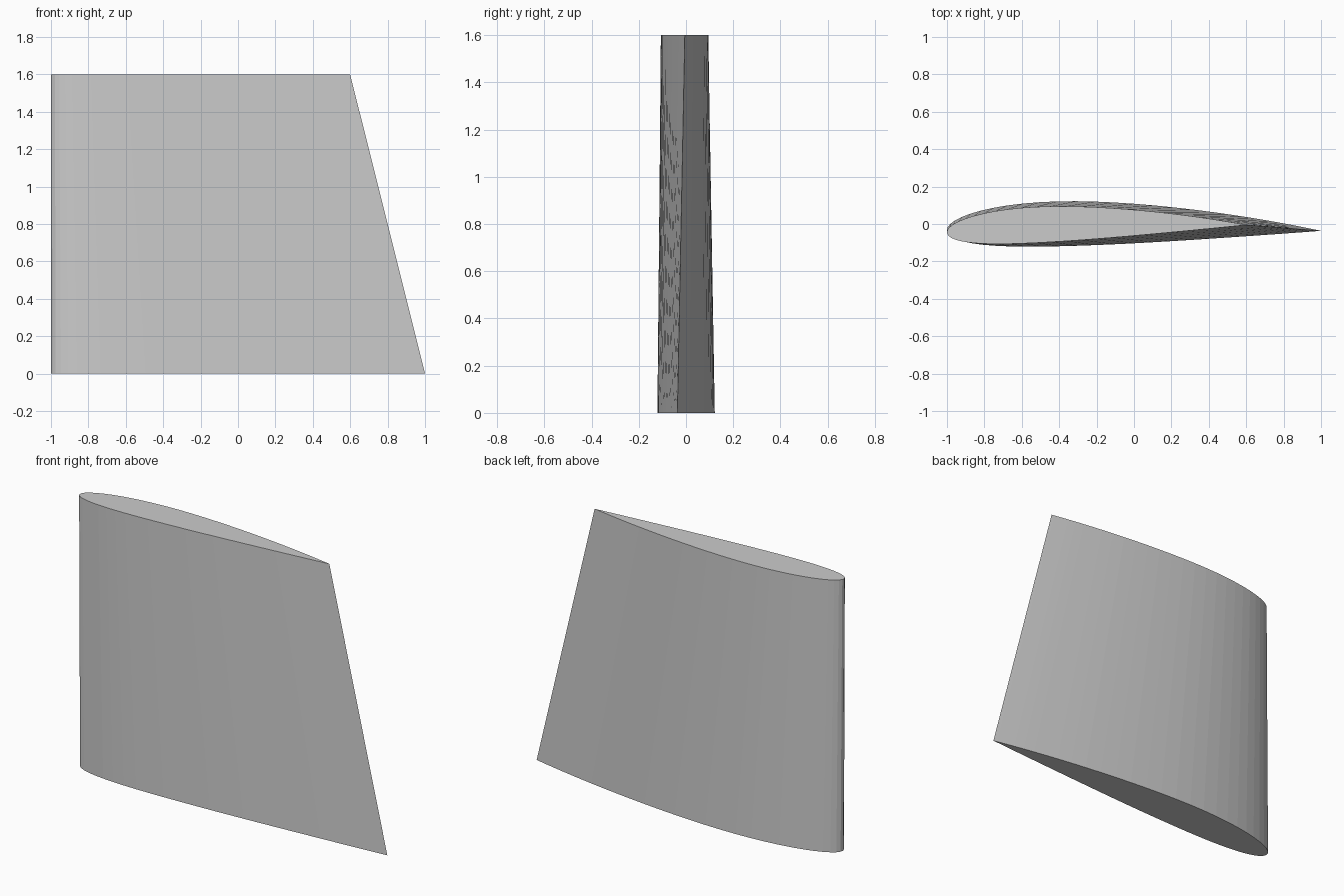
import bpy, bmesh, math

cube = bpy.data.objects.get("Cube")
if cube:
    bpy.data.objects.remove(cube, do_unlink=True)

STEPS = 30
THICKNESS, CAMBER, CAMBER_POS = 0.12, 0.02, 0.4


def half_thickness(t):
    return 5 * THICKNESS * (0.2969 * math.sqrt(t) - 0.126 * t - 0.3516 * t**2
                            + 0.2843 * t**3 - 0.1036 * t**4)


def camber(t):
    """Height and slope of the mean line."""
    p = CAMBER_POS
    k = CAMBER / (p * p if t < p else (1 - p) ** 2)
    base = 0 if t < p else 1 - 2 * p
    return k * (base + 2 * p * t - t * t), 2 * k * (p - t)


def section(chord, twist, z):
    """Closed aerofoil loop, twisted about its quarter chord."""
    stations = [(1 - math.cos(math.pi * i / STEPS)) / 2 for i in range(STEPS + 1)]
    path = [(t, 1) for t in reversed(stations)] + [(t, -1) for t in stations[1:-1]]
    c, s = math.cos(twist), math.sin(twist)
    points = []
    for t, side in path:
        mean, slope = camber(t)
        angle = math.atan(slope)
        h = side * half_thickness(t)
        u = (t - h * math.sin(angle) - 0.25) * chord
        v = (mean + h * math.cos(angle)) * chord
        points.append((u * c - v * s + 0.25 * chord - 1, u * s + v * c - 0.0365, z))
    return points


# Plain grey skin
grey = bpy.data.materials.new("grey")
grey.use_nodes = True
colour = (0.6, 0.6, 0.6, 1)
grey.diffuse_color = colour
grey.node_tree.nodes["Principled BSDF"].inputs["Base Color"].default_value = colour

# Tapered, slightly twisted wing lofted from root to tip
bm = bmesh.new()
root = [bm.verts.new(p) for p in section(2.0, 0, 0)]
tip = [bm.verts.new(p) for p in section(1.6, math.radians(1.5), 1.6)]
for i in range(len(root)):
    j = (i + 1) % len(root)
    bm.faces.new((root[i], root[j], tip[j], tip[i]))
bm.faces.new(root)
bm.faces.new(tip)
bmesh.ops.recalc_face_normals(bm, faces=bm.faces)
mesh = bpy.data.meshes.new("wing_panel")
bm.to_mesh(mesh)
bm.free()
mesh.materials.append(grey)
wing = bpy.data.objects.new("wing_panel", mesh)
bpy.context.collection.objects.link(wing)
